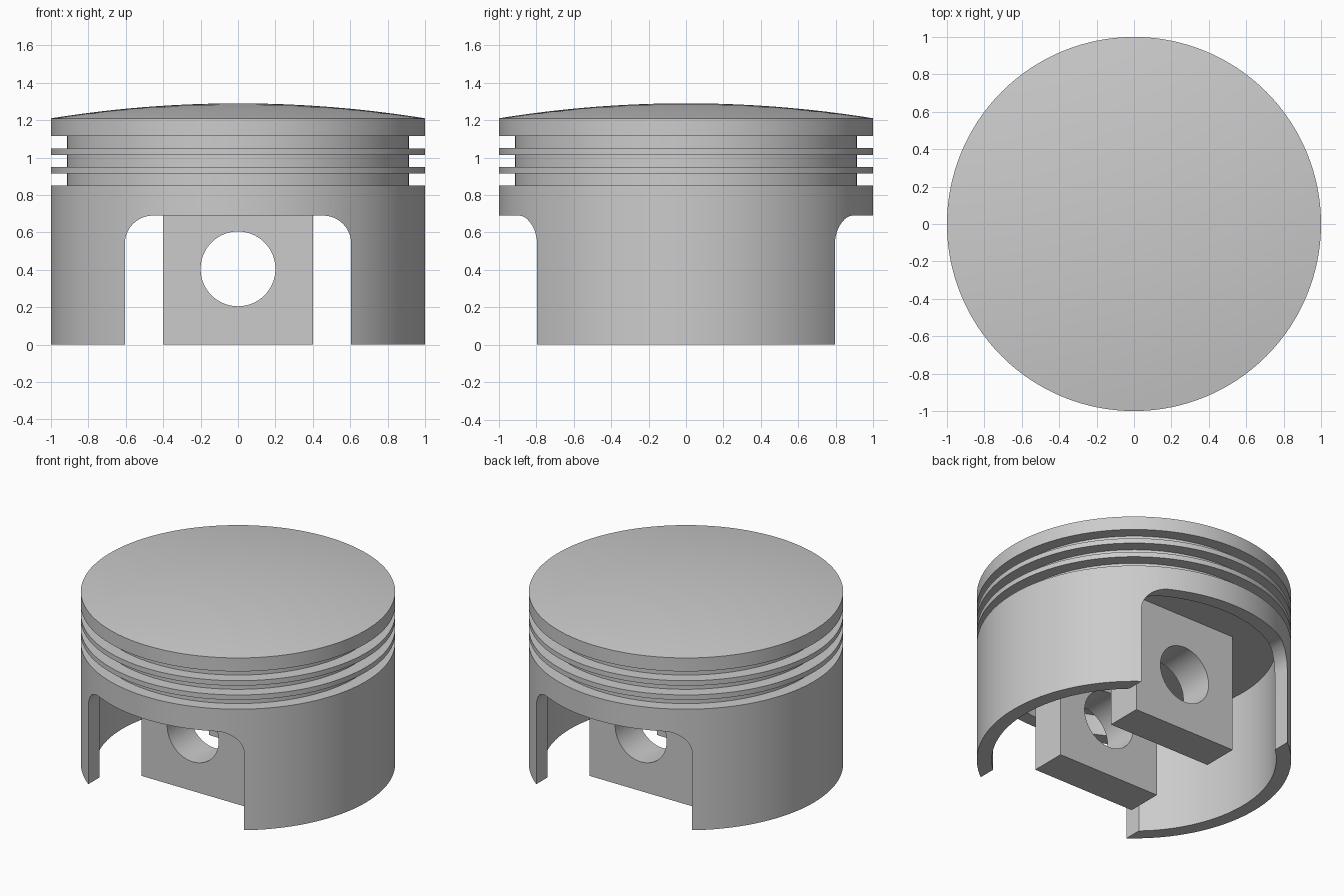
import bpy, bmesh
from math import cos, sin, pi, sqrt, radians

if "Cube" in bpy.data.objects:
    bpy.data.objects.remove(bpy.data.objects["Cube"])

SEG = 128


def make_object(name, bm):
    bmesh.ops.recalc_face_normals(bm, faces=bm.faces)
    mesh = bpy.data.meshes.new(name)
    bm.to_mesh(mesh)
    bm.free()
    ob = bpy.data.objects.new(name, mesh)
    bpy.context.collection.objects.link(ob)
    return ob


def lathe(name, profile):
    bm = bmesh.new()
    vs = [bm.verts.new((r, 0, z)) for r, z in profile]
    edges = [bm.edges.new(p) for p in zip(vs, vs[1:])]
    bmesh.ops.spin(bm, geom=vs + edges, cent=(0, 0, 0), axis=(0, 0, 1),
                   angle=2 * pi, steps=SEG)
    bmesh.ops.remove_doubles(bm, verts=bm.verts, dist=1e-5)
    return make_object(name, bm)


def extrude_y(name, outline, y0, y1):
    bm = bmesh.new()
    face = bm.faces.new([bm.verts.new((x, y0, z)) for x, z in outline])
    ext = bmesh.ops.extrude_face_region(bm, geom=[face])["geom"]
    moved = [g for g in ext if isinstance(g, bmesh.types.BMVert)]
    bmesh.ops.translate(bm, verts=moved, vec=(0, y1 - y0, 0))
    return make_object(name, bm)


def cut(ob, cutter):
    mod = ob.modifiers.new("cut", 'BOOLEAN')
    mod.operation = 'DIFFERENCE'
    mod.solver = 'EXACT'
    mod.object = cutter
    bpy.context.view_layer.objects.active = ob
    bpy.ops.object.modifier_apply(modifier=mod.name)


def shade(ob):
    bpy.ops.object.select_all(action='DESELECT')
    ob.select_set(True)
    bpy.context.view_layer.objects.active = ob
    bpy.ops.object.shade_smooth_by_angle(angle=radians(30))


# Piston body: hollow skirt, three ring grooves and a domed crown
BORE, CEILING, GROOVE = 0.905, 0.83, 0.915
profile = [(0, CEILING), (BORE, CEILING), (BORE, 0), (1, 0)]
for z in (0.85, 0.95, 1.05):
    profile += [(1, z), (GROOVE, z), (GROOVE, z + 0.065), (1, z + 0.065)]
R = (1 + 0.08 ** 2) / (2 * 0.08)
profile += [(r / 12, 1.29 - R + sqrt(R * R - (r / 12) ** 2)) for r in range(12, -1, -1)]
body = lathe("piston_body", profile)

# Rounded opening through the front and back of the skirt
W, TOP, RAD = 0.605, 0.69, 0.15
arch = [(W, -0.2)]
for cx, start in ((W - RAD, 0), (RAD - W, pi / 2)):
    for i in range(13):
        a = start + i * pi / 24
        arch.append((cx + RAD * cos(a), TOP - RAD + RAD * sin(a)))
arch.append((-W, -0.2))
slot = extrude_y("skirt_slot_cutter", arch, -1.5, 1.5)
cut(body, slot)
shade(body)

# Two pin bosses hanging from the ceiling, bored for the pin
circle = [(0.2 * cos(2 * pi * i / 64), 0.405 + 0.2 * sin(2 * pi * i / 64)) for i in range(64)]
bore = extrude_y("pin_bore_cutter", circle, -1, 1)
block = [(-0.4, 0), (0.4, 0), (0.4, CEILING + 0.005), (-0.4, CEILING + 0.005)]
for name, y0 in (("front_pin_boss", -0.5), ("back_pin_boss", 0.25)):
    boss = extrude_y(name, block, y0, y0 + 0.25)
    cut(boss, bore)
    shade(boss)

for helper in (slot, bore):
    bpy.data.objects.remove(helper)
